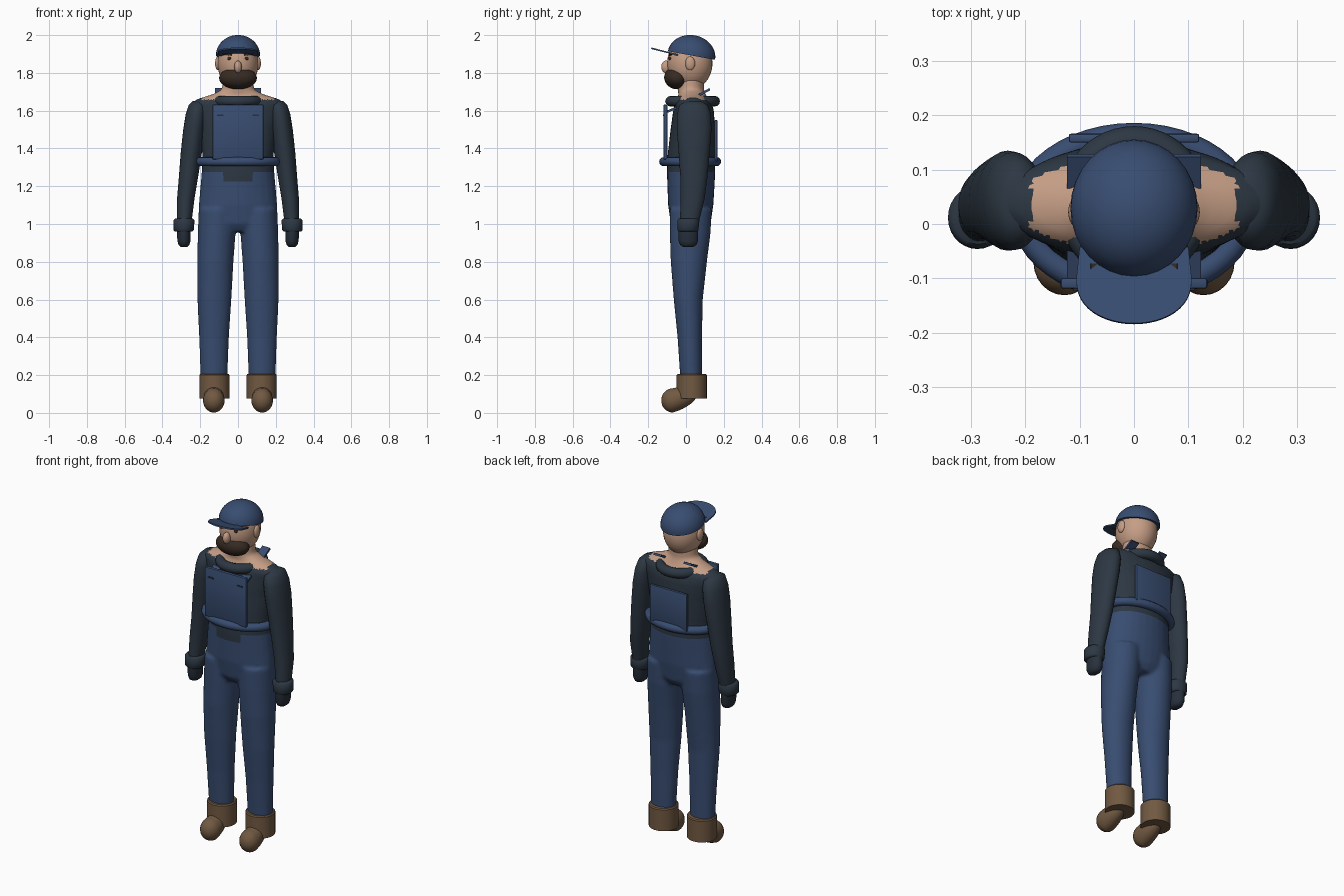
import bpy, bmesh, math
from mathutils import Matrix, Vector

if "Cube" in bpy.data.objects:
    bpy.data.objects.remove(bpy.data.objects["Cube"])


def material(name, rgb):
    m = bpy.data.materials.new(name)
    m.diffuse_color = (*rgb, 1)
    m.use_nodes = True
    m.node_tree.nodes["Principled BSDF"].inputs["Base Color"].default_value = m.diffuse_color
    return m


DENIM = material("denim blue", (0.040, 0.074, 0.165))
SHIRT = material("dark shirt", (0.026, 0.039, 0.056))
SKIN = material("skin", (0.56, 0.34, 0.235))
BEARD = material("dark brown hair", (0.038, 0.024, 0.017))
BOOT = material("brown leather", (0.165, 0.10, 0.054))
GLOVE = material("dark glove", (0.021, 0.030, 0.045))


def finish(name, bm, mat, angle=40):
    bmesh.ops.recalc_face_normals(bm, faces=bm.faces)
    me = bpy.data.meshes.new(name)
    bm.to_mesh(me)
    bm.free()
    ob = bpy.data.objects.new(name, me)
    bpy.context.collection.objects.link(ob)
    me.materials.append(mat)
    select(ob)
    bpy.ops.object.shade_smooth_by_angle(angle=math.radians(angle))
    return ob


def select(*obs):
    bpy.ops.object.select_all(action='DESELECT')
    for o in obs:
        o.select_set(True)
    bpy.context.view_layer.objects.active = obs[0]


def loft(name, rows, mat, side=1, n=28, angle=50):
    """Elliptical rings (z, centre x, centre y, radius x, radius y), capped."""
    bm = bmesh.new()
    rings = []
    for z, cx, cy, rx, ry in rows:
        rings.append([bm.verts.new((side * cx + rx * math.cos(t), cy + ry * math.sin(t), z))
                      for t in (2 * math.pi * i / n for i in range(n))])
    for a, b in zip(rings, rings[1:]):
        for i in range(n):
            bm.faces.new((a[i], a[(i + 1) % n], b[(i + 1) % n], b[i]))
    bm.faces.new(rings[0][::-1])
    bm.faces.new(rings[-1])
    return finish(name, bm, mat, angle)


def ball(name, loc, rad, mat, tilt=0, cut=None):
    """Ellipsoid, optionally cut flat below local height and tilted about x."""
    bm = bmesh.new()
    bmesh.ops.create_uvsphere(bm, u_segments=32, v_segments=20, radius=1)
    if cut is not None:
        r = bmesh.ops.bisect_plane(bm, geom=bm.verts[:] + bm.edges[:] + bm.faces[:],
                                   plane_co=(0, 0, cut), plane_no=(0, 0, 1), clear_inner=True)
        bmesh.ops.holes_fill(bm, edges=[e for e in bm.edges if e.is_boundary])
    bm.transform(Matrix.Translation(loc) @ Matrix.Rotation(tilt, 4, 'X') @ Matrix.Diagonal((*rad, 1)))
    return finish(name, bm, mat)


def box(name, loc, size, mat, rx=0, ry=0, bevel=0):
    bm = bmesh.new()
    bmesh.ops.create_cube(bm, size=1)
    bm.transform(Matrix.Diagonal((*size, 1)))
    if bevel:
        bmesh.ops.bevel(bm, geom=bm.edges[:], offset=bevel, segments=2, affect='EDGES', profile=0.5)
    bm.transform(Matrix.Translation(loc) @ Matrix.Rotation(rx, 4, 'X') @ Matrix.Rotation(ry, 4, 'Y'))
    return finish(name, bm, mat, 30)


def ring(name, loc, rx, ry, minor, mat, n=48, k=12):
    bm = bmesh.new()
    vs = []
    for i in range(n):
        t = 2 * math.pi * i / n
        for j in range(k):
            p = 2 * math.pi * j / k
            d = minor * math.cos(p)
            vs.append(bm.verts.new((loc[0] + (rx + d) * math.cos(t), loc[1] + (ry + d) * math.sin(t),
                                    loc[2] + minor * math.sin(p))))
    for i in range(n):
        for j in range(k):
            a, b = i * k, (i + 1) % n * k
            bm.faces.new((vs[a + j], vs[b + j], vs[b + (j + 1) % k], vs[a + (j + 1) % k]))
    return finish(name, bm, mat, 60)


# Body: torso and legs fused into one smooth skin
torso = loft("body", [(0.96, 0, 0.025, 0.12, 0.08), (1.0, 0, 0.025, 0.195, 0.105), (1.1, 0, 0.025, 0.208, 0.12),
                      (1.27, 0, 0.027, 0.193, 0.128), (1.36, 0, 0.028, 0.188, 0.126),
                      (1.5, 0, 0.036, 0.205, 0.118), (1.6, 0, 0.04, 0.235, 0.108),
                      (1.64, 0, 0.038, 0.25, 0.098), (1.662, 0, 0.035, 0.215, 0.082),
                      (1.685, 0, 0.033, 0.14, 0.072), (1.71, 0, 0.025, 0.085, 0.07),
                      (1.8, 0, 0.025, 0.08, 0.07)], SHIRT)
legs = [loft("leg", [(0.16, 0.127, 0.028, 0.07, 0.057), (0.4, 0.127, 0.02, 0.079, 0.065),
                     (0.6, 0.125, 0.012, 0.09, 0.077), (0.8, 0.12, 0.015, 0.096, 0.096),
                     (0.95, 0.113, 0.022, 0.1, 0.108), (1.08, 0.108, 0.025, 0.1, 0.112)], SHIRT, s)
        for s in (-1, 1)]
select(torso, *legs)
bpy.ops.object.join()
body = bpy.context.object
mod = body.modifiers.new("fuse", 'REMESH')
mod.mode, mod.voxel_size, mod.use_smooth_shade = 'VOXEL', 0.01, True
mod = body.modifiers.new("soften", 'SMOOTH')
mod.factor, mod.iterations = 0.5, 5
bpy.ops.object.convert(target='MESH')
body = bpy.context.object
body.data.materials.clear()
for m in (SHIRT, DENIM, SKIN):
    body.data.materials.append(m)
for p in body.data.polygons:
    x, y, z = p.center
    fly = abs(x) < 0.08 and y < 0 and z > 1.225
    p.material_index = 2 if z > 1.658 and abs(x) < 0.19 else 1 if z < 1.275 and not fly else 0
    p.use_smooth = True

for s, side in ((-1, "left"), (1, "right")):
    # Arms, cuffs and gloved hands
    loft(side + "_sleeve", [(0.97, 0.287, 0.012, 0.036, 0.046), (1.13, 0.277, 0.035, 0.046, 0.063),
                            (1.25, 0.262, 0.042, 0.051, 0.072), (1.38, 0.247, 0.043, 0.056, 0.082),
                            (1.5, 0.232, 0.043, 0.058, 0.092), (1.58, 0.221, 0.042, 0.056, 0.09),
                            (1.63, 0.214, 0.04, 0.047, 0.075), (1.65, 0.21, 0.04, 0.03, 0.04)], SHIRT, s)
    loft(side + "_cuff", [(0.96, 0.288, 0.01, 0.046, 0.05), (0.968, 0.288, 0.01, 0.054, 0.056),
                          (1.02, 0.286, 0.013, 0.056, 0.058), (1.03, 0.286, 0.013, 0.046, 0.05)], SHIRT, s)
    loft(side + "_glove", [(0.878, 0.286, 0.012, 0.016, 0.025), (0.888, 0.286, 0.012, 0.028, 0.042),
                           (0.91, 0.286, 0.012, 0.035, 0.052), (0.97, 0.287, 0.012, 0.037, 0.052)], GLOVE, s)
    # Boots: wide shaft and a rounded foot leaning down to the toe
    loft(side + "_boot_shaft", [(0.075, 0.125, 0.03, 0.08, 0.08), (0.2, 0.125, 0.03, 0.08, 0.08),
                                (0.206, 0.125, 0.03, 0.075, 0.075)], BOOT, s, 32, 35)
    bm = bmesh.new()
    bmesh.ops.create_uvsphere(bm, u_segments=24, v_segments=16, radius=1)
    for v in bm.verts:
        back = v.co.y > 0
        v.co = Vector((s * 0.128 + v.co.x * 0.057, -0.07 + v.co.y * (0.13 if back else 0.061),
                       0.066 + v.co.z * 0.064 + (0.035 * v.co.y if back else 0)))
    finish(side + "_boot_foot", bm, BOOT)
    # Face details
    ball(side + "_ear", (s * 0.107, 0.022, 1.85), (0.014, 0.026, 0.036), SKIN)
    ball(side + "_eye", (s * 0.046, -0.085, 1.876), (0.010, 0.008, 0.009), BEARD)
    box(side + "_brow", (s * 0.056, -0.081, 1.899), (0.05, 0.016, 0.010), BEARD, ry=-s * 0.2)
    # Shoulder straps and bib stitching
    box(side + "_back_strap", (s * 0.098, 0.097, 1.698), (0.05, 0.066, 0.012), DENIM, rx=0.5)
    box(side + "_front_strap", (s * 0.098, -0.075, 1.605), (0.05, 0.075, 0.012), DENIM, rx=0.4)
    box(side + "_bib_stitch", (s * 0.094, -0.1205, 1.577), (0.036, 0.004, 0.008), GLOVE)

# Overall bib, back panel, waistband and collar
box("bib", (0, -0.109, 1.487), (0.27, 0.02, 0.29), DENIM, bevel=0.005)
box("back_panel", (0, 0.158, 1.44), (0.24, 0.016, 0.22), DENIM, bevel=0.004)
ring("waistband", (0, 0.022, 1.33), 0.203, 0.14, 0.024, DENIM)
ring("collar", (0, 0.035, 1.65), 0.112, 0.117, 0.028, SHIRT)

# Head
ball("head", (0, 0.02, 1.85), (0.108, 0.12, 0.138), SKIN)
ball("nose", (0, -0.106, 1.832), (0.02, 0.025, 0.033), SKIN)
ball("beard", (0, -0.05, 1.772), (0.1, 0.066, 0.058), BEARD, tilt=-0.25)

# Cap dome and bill
ball("cap", (0, 0.029, 1.892), (0.117, 0.127, 0.108), DENIM, tilt=-0.18, cut=0)
bm = bmesh.new()
outline = [(0.106 * math.cos(t), -0.03 - 0.085 * math.sin(t) ** 0.85 if 0 < math.sin(t) else -0.03)
           for t in (math.pi * i / 24 for i in range(25))]
outline = [(0.1, 0.03)] + outline + [(-0.1, 0.03)]
face = bm.faces.new([bm.verts.new((x, y, 0)) for x, y in outline])
ext = bmesh.ops.extrude_face_region(bm, geom=[face])
bmesh.ops.translate(bm, vec=(0, 0, 0.008), verts=[g for g in ext["geom"] if isinstance(g, bmesh.types.BMVert)])
bm.transform(Matrix.Translation((0, -0.073, 1.898)) @ Matrix.Rotation(-0.25, 4, 'X'))
finish("cap_bill", bm, DENIM, 30)
